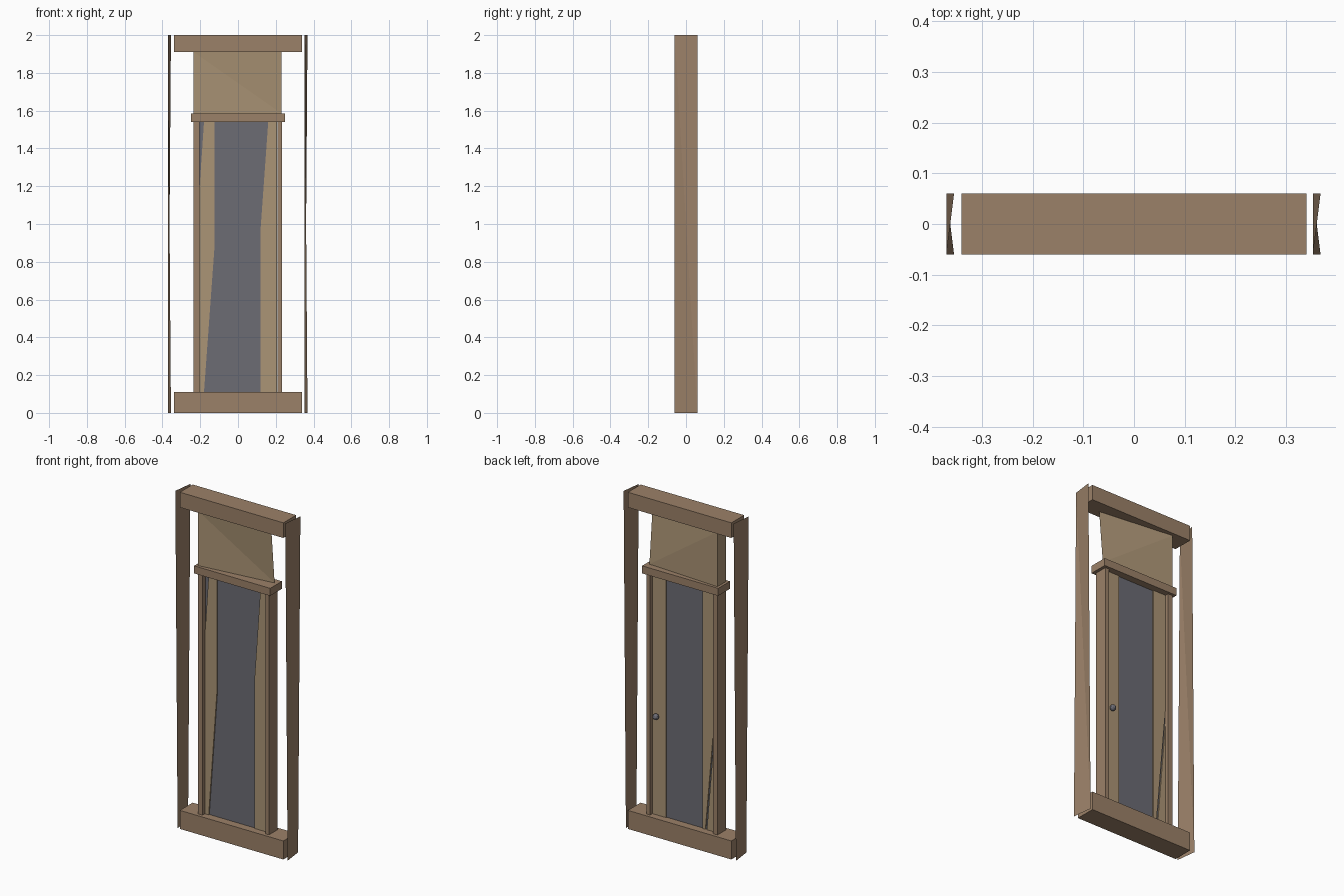
import bpy, bmesh

if "Cube" in bpy.data.objects:
    bpy.data.objects.remove(bpy.data.objects["Cube"])


def material(name, rgb):
    m = bpy.data.materials.new(name)
    m.diffuse_color = (*rgb, 1)
    m.use_nodes = True
    m.node_tree.nodes["Principled BSDF"].inputs["Base Color"].default_value = m.diffuse_color
    return m


TRIM = material("trim_wood", (0.33, 0.22, 0.14))
TAN = material("door_wood", (0.41, 0.30, 0.18))
GREY = material("grey_panel", (0.15, 0.15, 0.175))


def mesh_object(name, verts, faces, mat):
    me = bpy.data.meshes.new(name)
    me.from_pydata(verts, [], faces)
    bm = bmesh.new()
    bm.from_mesh(me)
    bmesh.ops.recalc_face_normals(bm, faces=bm.faces)
    bm.to_mesh(me)
    bm.free()
    me.materials.append(mat)
    ob = bpy.data.objects.new(name, me)
    bpy.context.collection.objects.link(ob)
    return ob


def prism(name, outline, y0, y1, mat):
    """Extrude an x-z outline along y."""
    n = len(outline)
    verts = [(x, y, z) for y in (y0, y1) for x, z in outline]
    faces = [tuple(range(n)), tuple(range(2 * n - 1, n - 1, -1))]
    faces += [(i, (i + 1) % n, n + (i + 1) % n, n + i) for i in range(n)]
    return mesh_object(name, verts, faces, mat)


def box(name, x0, x1, y, z0, z1, mat):
    return prism(name, [(x0, z0), (x1, z0), (x1, z1), (x0, z1)], -y, y, mat)


# Head and sill beams, lintel
box("head_beam", -0.34, 0.34, 0.06, 1.91, 2.0, TRIM)
box("sill_beam", -0.34, 0.34, 0.06, 0.0, 0.11, TRIM)
box("lintel", -0.25, 0.25, 0.055, 1.54, 1.585, TRIM)

# Twisted sheet boards at the outer sides
for side, x in (("left", -0.37), ("right", 0.353)):
    w = x + 0.015
    mesh_object(side + "_side_board",
                [(w, -0.06, 0), (x, 0.06, 0), (w, 0.06, 2), (x, -0.06, 2)],
                [(0, 1, 3), (1, 2, 3)], TRIM)

# Inner posts
box("left_post", -0.235, -0.205, 0.04, 0.11, 1.54, TRIM)
box("right_post", 0.208, 0.232, 0.04, 0.11, 1.54, TRIM)

# Wedge-shaped transom panel, closing to a slanted edge on the right
mesh_object("transom_panel",
            [(-0.235, -0.04, 1.585), (-0.235, 0.04, 1.585),
             (-0.235, 0.04, 1.91), (-0.235, -0.04, 1.91),
             (0.23, 0.015, 1.585), (0.23, -0.015, 1.91)],
            [(0, 1, 2, 3), (0, 4, 3), (4, 5, 3), (1, 2, 4), (2, 5, 4),
             (0, 1, 4), (2, 3, 5)], TAN)

# Door: grey core with tan stiles on both faces
box("door_core", -0.205, 0.207, 0.012, 0.11, 1.54, GREY)
prism("front_left_stile",
      [(-0.205, 0.11), (-0.18, 0.11), (-0.125, 0.87), (-0.125, 1.54),
       (-0.18, 1.54), (-0.205, 1.17)], -0.018, 0, TAN)
prism("front_right_stile",
      [(0.12, 0.11), (0.207, 0.11), (0.207, 1.54), (0.16, 1.54),
       (0.12, 0.98)], -0.018, 0, TAN)
prism("back_right_stile",
      [(0.12, 0.11), (0.207, 0.11), (0.207, 1.54), (0.12, 1.54)],
      0, 0.018, TAN)
prism("back_left_stile",
      [(-0.14, 0.11), (-0.12, 0.11), (-0.12, 1.54), (-0.205, 1.54),
       (-0.205, 0.85)], 0, 0.018, TAN)
prism("back_left_stile_wedge",
      [(-0.205, 0.11), (-0.15, 0.11), (-0.205, 0.76)], 0, 0.018, TAN)

# Door knob on the back
bpy.ops.mesh.primitive_uv_sphere_add(segments=10, ring_count=6, radius=0.018,
                                     location=(0.175, 0.034, 0.70))
knob = bpy.context.object
knob.name = "door_knob"
knob.data.materials.append(GREY)
